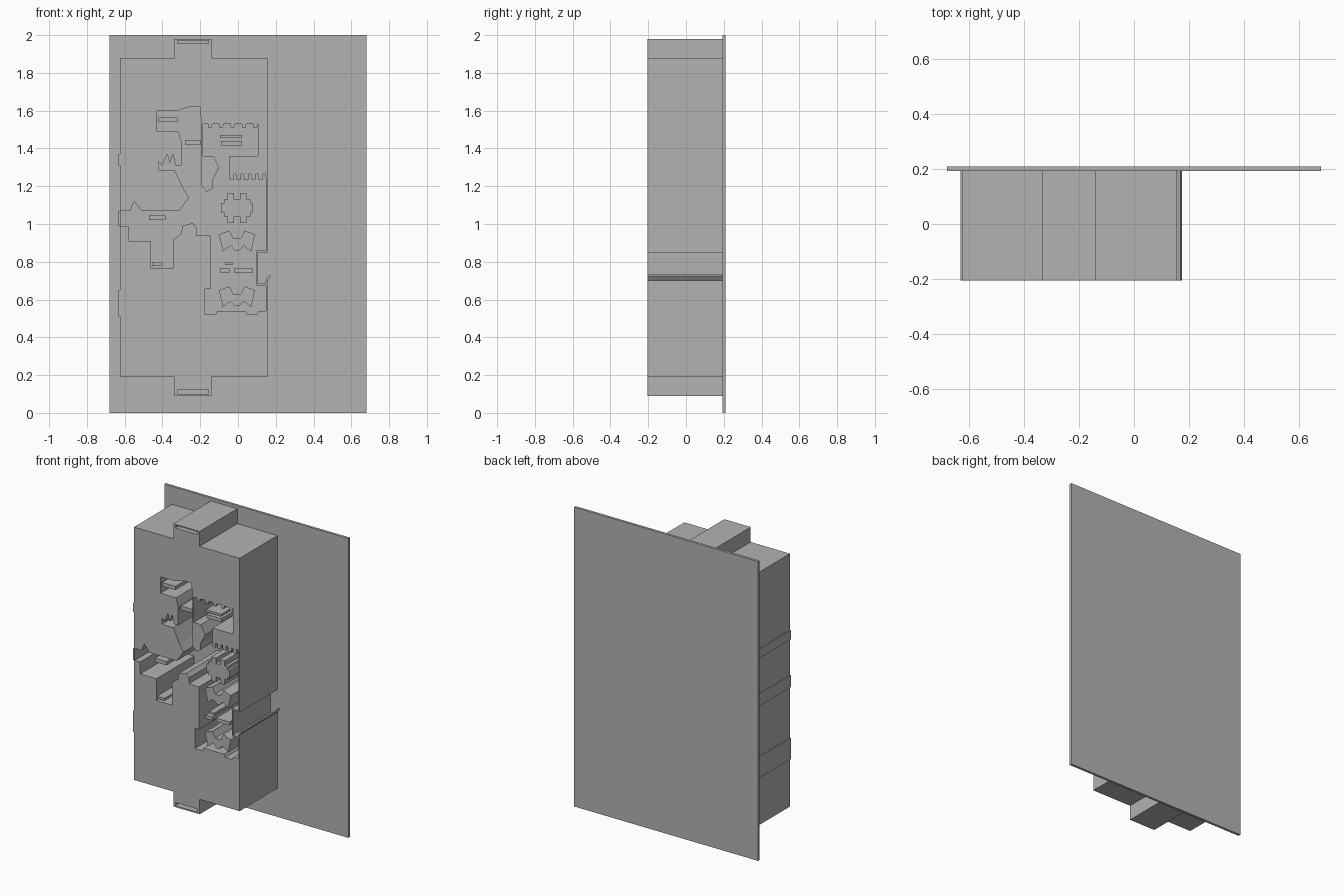
import bpy
import bmesh
import math

cube = bpy.data.objects.get("Cube")
if cube:
    bpy.data.objects.remove(cube, do_unlink=True)

FRONT, BACKING, BACK = -0.205, 0.193, 0.21

# One plain grey for everything
grey = bpy.data.materials.new("plain_grey")
grey.use_nodes = True
tone = (0.45, 0.45, 0.45, 1)
grey.diffuse_color = tone
grey.node_tree.nodes["Principled BSDF"].inputs["Base Color"].default_value = tone


def rect(left, right, low, high):
    return [(left, low), (right, low), (right, high), (left, high)]


def prism(name, loops, front=FRONT, back=BACKING):
    """Extrude closed outlines along y; loops nested in a loop become holes."""
    curve = bpy.data.curves.new(name + "_outline", "CURVE")
    curve.dimensions = "2D"
    curve.fill_mode = "BOTH"
    curve.extrude = (back - front) / 2
    for loop in loops:
        spline = curve.splines.new("POLY")
        spline.points.add(len(loop) - 1)
        for point, (x, z) in zip(spline.points, loop):
            point.co = (x, z, 0, 1)
        spline.use_cyclic_u = True
        spline.use_smooth = False
    helper = bpy.data.objects.new(name + "_outline", curve)
    bpy.context.collection.objects.link(helper)
    bpy.context.view_layer.update()
    graph = bpy.context.evaluated_depsgraph_get()
    mesh = bpy.data.meshes.new_from_object(helper.evaluated_get(graph))
    bpy.data.objects.remove(helper, do_unlink=True)

    bm = bmesh.new()
    bm.from_mesh(mesh)
    bmesh.ops.remove_doubles(bm, verts=bm.verts, dist=0.0001)
    for vert in bm.verts:
        x, z, depth = vert.co
        vert.co = (x, (front + back) / 2 - depth, z)
    bmesh.ops.recalc_face_normals(bm, faces=bm.faces)
    for face in bm.faces:
        face.smooth = False
    bm.to_mesh(mesh)
    bm.free()
    mesh.materials.clear()
    mesh.materials.append(grey)
    obj = bpy.data.objects.new(name, mesh)
    bpy.context.collection.objects.link(obj)
    return obj


def teeth(left, right, base, tip, count):
    """Square teeth running from left to right between two heights."""
    points = []
    step = (right - left) / count
    for i in range(count):
        start = left + i * step
        points += [(start, base), (start + step * 0.6, base),
                   (start + step * 0.6, tip), (start + step * 0.9, tip)]
    return points


def mirrored(half, centre_x, centre_z):
    """Close a half outline by reflecting it across its centre line."""
    full = half + [(-x, z) for x, z in reversed(half)]
    return [(centre_x + x, centre_z + z) for x, z in full]


# Backing plate
prism("backing_plate", [rect(-0.68, 0.68, 0, 2)], BACKING, BACK)

# Outside of the building, with end tabs and a recessed entrance
bottom_edge = [(-0.625, 0.19), (-0.335, 0.19), (-0.335, 0.09),
               (-0.14, 0.09), (-0.14, 0.19), (0.156, 0.19)]
entrance = [(0.156, 0.7), (0.175, 0.725), (0.17, 0.732), (0.149, 0.71),
            (0.145, 0.685), (0.105, 0.685), (0.105, 0.85), (0.156, 0.85)]
top_edge = [(0.156, 1.88), (-0.14, 1.88), (-0.14, 1.98),
            (-0.335, 1.98), (-0.335, 1.88), (-0.625, 1.88)]
outside = bottom_edge + entrance + top_edge

# Connected rooms, traced as one cavity
left_room_top = [(-0.62, 1.07), (-0.57, 1.07), (-0.55, 1.12), (-0.51, 1.07),
                 (-0.31, 1.07), (-0.26, 1.14), (-0.29, 1.19)]
alcove = [(-0.335, 1.285), (-0.42, 1.285), (-0.42, 1.33), (-0.4, 1.31),
          (-0.375, 1.37), (-0.36, 1.32), (-0.345, 1.37), (-0.33, 1.31),
          (-0.3, 1.31)]
upper_left_room = [(-0.3, 1.44), (-0.315, 1.49), (-0.43, 1.49),
                   (-0.43, 1.6), (-0.32, 1.6), (-0.26, 1.62), (-0.2, 1.62)]
upper_right_room = teeth(-0.195, 0.105, 1.53, 1.51, 5) + [
    (0.105, 1.53), (0.105, 1.36), (-0.045, 1.36)]
right_room = teeth(-0.045, 0.148, 1.235, 1.265, 5) + [
    (0.148, 1.235), (0.148, 0.86), (0.098, 0.86), (0.098, 0.675),
    (0.148, 0.675), (0.148, 0.54), (0.11, 0.54), (0.1, 0.52),
    (0.05, 0.52), (0.04, 0.54), (-0.11, 0.54), (-0.12, 0.52),
    (-0.175, 0.52), (-0.175, 0.655), (-0.145, 0.655), (-0.145, 0.94)]
left_room_bottom = [(-0.22, 0.94), (-0.22, 0.98), (-0.24, 1.005),
                    (-0.295, 0.99), (-0.3, 0.95), (-0.345, 0.915),
                    (-0.345, 0.765), (-0.46, 0.765), (-0.46, 0.91),
                    (-0.58, 0.91), (-0.58, 0.99), (-0.62, 0.99)]
cavity = (left_room_top + alcove + upper_left_room + upper_right_room
          + right_room + left_room_bottom)

# Slots in the end tabs
slots = [rect(-0.32, -0.155, 1.955, 1.972), rect(-0.32, -0.155, 0.1, 0.12)]
prism("building_block", [outside, cavity] + slots)

# Shallow strips along the left wall
for number, (low, high) in enumerate([(1.31, 1.37), (0.99, 1.07), (0.51, 0.65)]):
    prism("wall_strip_%d" % number, [rect(-0.632, -0.625, low, high)])

# Cabinet against the thin partition
prism("partition", [[(-0.192, 1.53), (-0.192, 1.2), (-0.165, 1.17),
                     (-0.135, 1.19), (-0.135, 1.23), (-0.1, 1.3),
                     (-0.13, 1.36), (-0.185, 1.36), (-0.185, 1.53)]])

# Dining table ringed by seats
upper = [(0.015, 0.045), (0.015, 0.08), (0.05, 0.08), (0.05, 0.045),
         (0.07, 0.045), (0.07, 0.025), (0.085, 0.025)]
half_table = upper + [(x, -z) for x, z in reversed(upper)]
prism("dining_table", [mirrored(half_table, -0.005, 1.085)])

# Two matching seat groups
half_seats = [(0.02, 0.01), (0.04, 0.05), (0.095, 0.03),
              (0.075, -0.06), (0.035, -0.03), (0.012, -0.055)]
for name, height in (("upper_seats", 0.915), ("lower_seats", 0.62)):
    prism(name, [mirrored(half_seats, -0.005, height)])

# Small straight furniture
furniture = {
    "short_bench": rect(-0.095, -0.045, 0.742, 0.765),
    "long_bench": rect(-0.02, 0.08, 0.742, 0.765),
    "small_stool": rect(-0.07, -0.03, 0.782, 0.797),
    "bed_head": rect(-0.095, 0.02, 1.455, 1.47),
    "bed_foot": rect(-0.09, 0.02, 1.415, 1.44),
    "wash_stand": rect(-0.28, -0.195, 1.42, 1.445),
    "upper_shelf": rect(-0.42, -0.32, 1.54, 1.565),
    "side_table": rect(-0.47, -0.385, 1.02, 1.045),
    "low_shelf": rect(-0.455, -0.4, 0.78, 0.795),
}
for name, outline in furniture.items():
    prism(name, [outline])
